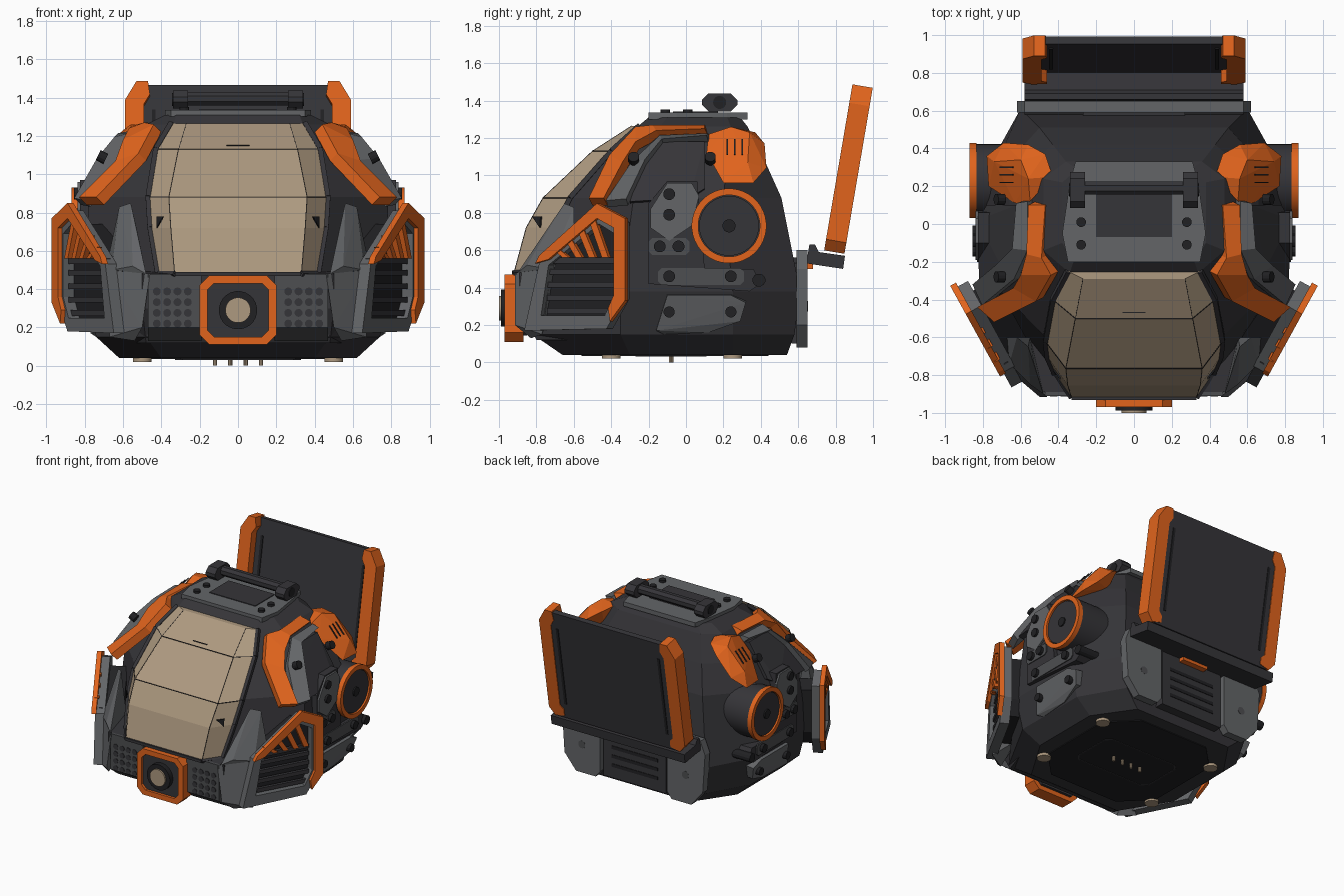
import bpy, bmesh, math
from mathutils import Vector

if "Cube" in bpy.data.objects:
    bpy.data.objects.remove(bpy.data.objects["Cube"])


def material(name, *rgb):
    mat = bpy.data.materials.new(name)
    mat.use_nodes = True
    mat.diffuse_color = (*rgb, 1)
    node = next(n for n in mat.node_tree.nodes if n.type == "BSDF_PRINCIPLED")
    node.inputs["Base Color"].default_value = (*rgb, 1)
    return mat


charcoal = material("charcoal", .036, .035, .04)
black = material("black", .015, .015, .017)
grey = material("steel grey", .125, .13, .137)
slate = material("slate grey", .075, .077, .082)
orange = material("orange", .75, .127, .012)
tan = material("tan", .42, .32, .215)


# Solid builders: each returns vertices and faces
def loft(rings):
    n, verts = len(rings[0]), [p for ring in rings for p in ring]
    faces = [list(range(n)), list(range(len(verts) - n, len(verts)))]
    for k in range(len(rings) - 1):
        for i in range(n):
            j = (i + 1) % n
            faces.append([k * n + i, k * n + j, k * n + n + j, k * n + n + i])
    return verts, faces


def prism(points, depth):
    return loft([points, [Vector(p) + Vector(depth) for p in points]])


def hull(points):
    return points, None


def box(center, size):
    c, s = Vector(center), Vector(size) / 2
    base = [c + Vector((i * s.x, j * s.y, -s.z)) for i, j in ((-1, -1), (1, -1), (1, 1), (-1, 1))]
    return prism(base, (0, 0, s.z * 2))


def circle(center, axis, radius, n):
    turn = Vector((0, 0, 1)).rotation_difference(Vector(axis))
    angles = [math.tau * (i + .5) / n for i in range(n)]
    return [Vector(center) + turn @ Vector((math.cos(a), math.sin(a), 0)) * radius for a in angles]


def cylinder(center, depth, radius, n=24):
    return prism(circle(center, depth, radius, n), depth)


def bar(start, end, radius, n=4):
    return cylinder(start, Vector(end) - Vector(start), radius, n)


def tube(outer, inner, depth):
    d = Vector(depth)
    rings = [outer, [Vector(p) + d for p in outer], [Vector(p) + d for p in inner], inner, outer]
    verts, faces = loft(rings)
    return verts, faces[2:]


def octagon(w, h, c):
    return [(w, h - c), (w - c, h), (c - w, h), (-w, h - c), (-w, c - h), (c - w, -h), (w - c, -h), (w, c - h)]


def make(name, mat, solids, mirror=False, smooth=False):
    bm = bmesh.new()
    for side in ((1, -1) if mirror else (1,)):
        for points, faces in solids:
            verts = [bm.verts.new((p[0] * side, p[1], p[2])) for p in points]
            if faces is None:
                bmesh.ops.convex_hull(bm, input=verts)
            else:
                for face in faces:
                    bm.faces.new([verts[i] for i in face])
    bmesh.ops.remove_doubles(bm, verts=bm.verts, dist=.0001)
    bmesh.ops.recalc_face_normals(bm, faces=bm.faces)
    mesh = bpy.data.meshes.new(name)
    bm.to_mesh(mesh)
    bm.free()
    mesh.materials.append(mat)
    ob = bpy.data.objects.new(name, mesh)
    bpy.context.collection.objects.link(ob)
    if smooth:
        bpy.ops.object.select_all(action="DESELECT")
        ob.select_set(True)
        bpy.context.view_layer.objects.active = ob
        bpy.ops.object.shade_smooth_by_angle()


# Faceted shell, from base to crown
def shell_ring(z, front_w, front, side_w, side_front, side_back, back_w, back):
    half = [(front_w, front, z), (side_w, side_front, z), (side_w, side_back, z), (back_w, back, z)]
    return half + [(-x, y, h) for x, y, h in reversed(half)]


make("body_shell", charcoal, [loft([
    shell_ring(.04, .4, -.66, .62, -.3, .25, .42, .54),
    shell_ring(.15, .48, -.82, .74, -.35, .25, .55, .58),
    shell_ring(.38, .4, -.84, .8, -.35, .25, .6, .61),
    shell_ring(.88, .38, -.69, .78, -.28, .2, .5, .51),
    shell_ring(1.08, .33, -.47, .66, -.2, .22, .43, .42),
    shell_ring(1.26, .34, -.26, .48, -.14, .24, .36, .33),
    shell_ring(1.31, .32, -.2, .38, -.1, .22, .3, .29)])])
make("base_plate", black, [prism([(x, y - .06, .034) for x, y in octagon(.5, .5, .2)], (0, 0, .01))])
hatch = [[(x, y - .08, .031) for x, y in octagon(w, w - .14, .04)] for w in (.33, .322)]
make("base_hatch_outline", charcoal, [tube(*hatch, (0, 0, .005))])

# Faceted visor with seams
visor_rows = [(.48, .33, -.92, .42, -.79), (.72, .35, -.855, .46, -.7), (.88, .36, -.765, .47, -.62),
              (1.13, .31, -.5, .43, -.4), (1.265, .27, -.29, .35, -.25)]
rows = [[(-o, oy, z), (-c, cy, z), (c, cy, z), (o, oy, z)] for z, c, cy, o, oy in visor_rows]
make("visor", tan, [loft(rows)])
seams = [bar(row[i], row[i + 1], .003) for row in rows[2:4] for i in range(3)]
seams += [bar(a[i], b[i], .002) for a, b in zip(rows, rows[1:]) for i in (1, 2)]
make("visor_seams", black, seams + [bar((-.06, -.469, 1.15), (.06, -.469, 1.15), .004)])
rim = [bar(a[i], b[i], .018) for a, b in zip(rows, rows[1:]) for i in (0, 3)]
make("visor_rim", charcoal, rim + [bar(rows[0][i], rows[0][i + 1], .015) for i in range(3)])
make("visor_marks", black, [prism([(.385, -.815, .78), (.42, -.77, .78), (.42, -.775, .72)], (.006, -.008, 0))], True)

# Chin with perforated panels and corner pillars
make("chin", charcoal, [hull([(s * x, y, z) for s in (-1, 1) for x, y, z in (
    (.5, -.89, .48), (.5, -.89, .3), (.48, -.8, .12), (.55, -.6, .5), (.55, -.6, .12))])])
make("speaker_panels", slate, [hull([(x, y, z) for x in (.19, .47) for y, z in (
    (-.91, .48), (-.91, .2), (-.82, .13), (-.8, .48))])], True)
make("speaker_holes", charcoal, [cylinder((.262 + .054 * i, -.908, .22 + .056 * j), (0, -.006, 0), .021, 10)
                                 for i in range(4) for j in range(4)], True)
make("corner_pillars", grey, [
    hull([(.46, -.915, .48), (.5, -.915, .2), (.54, -.83, .13), (.67, -.77, .15), (.68, -.72, .5), (.5, -.7, .3)]),
    hull([(.48, -.9, .48), (.53, -.73, .72), (.56, -.65, .85), (.62, -.6, .83), (.68, -.6, .55),
          (.66, -.74, .5), (.55, -.85, .52), (.55, -.6, .5)])], True)


# Front camera
def front(y, points, middle=.29):
    return [(x, y, z + middle) for x, z in points]


make("camera_frame", orange, [tube(front(-.97, octagon(.2, .18, .05)), front(-.97, octagon(.16, .14, .035)), (0, .1, 0))])
make("camera_block", charcoal, [prism(front(-.95, octagon(.165, .145, .03)), (0, .1, 0))])
make("camera_barrel", black, [cylinder((0, -.9, .29), (0, -.088, 0), .1)], smooth=True)
make("camera_lens", tan, [cylinder((0, -.98, .29), (0, -.02, 0), .066)], smooth=True)

# Angled side vents
normal = Vector((.876, -.482, 0))


def vent(points, lift=0):
    return [Vector((.96 + (y + .32) * .55, y, z)) + normal * lift for y, z in points]


outer = [(-.87, .17), (-.79, .53), (-.47, .81), (-.34, .75), (-.34, .34), (-.43, .18)]
inner = [(-.78, .25), (-.74, .52), (-.47, .74), (-.39, .69), (-.39, .36), (-.44, .25)]
make("vent_frames", grey, [tube(vent(outer, -.01), vent(inner, -.01), normal * -.07)], True)
make("vent_housings", black, [prism(vent(inner, -.075), normal * -.13)], True)
trim = [(-.8, .53), (-.78, .57), (-.47, .85), (-.32, .77), (-.32, .33), (-.4, .22),
        (-.41, .29), (-.38, .36), (-.38, .72), (-.47, .77), (-.73, .55)]
make("vent_trim", orange, [prism(vent(trim, -.02), normal * .035)], True)
make("vent_fins", orange, [prism(vent([(y, .56), (y + .035, .56), (y - .035, .56 + h), (y - .07, .56 + h)], -.03), normal * .03)
                           for y, h in ((-.66, .06), (-.59, .12), (-.52, .17), (-.45, .2))], True)
make("vent_slats", charcoal, [prism(vent([(-.76, z), (-.4, z), (-.4, z + .03), (-.76, z + .03)], -.06), normal * .025)
                              for z in (.26, .33, .4, .47, .53)], True)


# Curved shoulder armour, as paired inner and outer edges
def ribbon(pairs, lift):
    up = Vector(lift)
    return loft([[Vector(a), Vector(b), Vector(b) + up, Vector(a) + up] for a, b in pairs])


make("shoulder_trim", orange, [ribbon([
    ((.43, .12, 1.23), (.52, .12, 1.21)), ((.45, -.16, 1.23), (.53, -.14, 1.2)),
    ((.4, -.25, 1.22), (.56, -.25, 1.14)), ((.48, -.39, 1.07), (.6, -.32, 1.03)),
    ((.7, -.5, .84), (.79, -.42, .84))], (.04, -.02, .04))], True)
make("shoulder_plates", grey, [ribbon([
    ((.53, .13, 1.19), (.59, .12, 1.18)), ((.53, -.13, 1.18), (.61, -.12, 1.16)),
    ((.6, -.28, 1.04), (.7, -.21, 1.05)), ((.77, -.42, .83), (.82, -.31, .84))], (.035, -.01, .035))], True)
armour = [(.82, -.3, .86), (.7, -.23, 1.07), (.62, -.13, 1.18), (.62, .1, 1.18), (.78, .1, .93), (.83, .02, .88)]
make("shoulder_armour", charcoal, [hull(armour + [(x - .15, y, z - .03) for x, y, z in armour])], True)
make("rear_shoulder_guards", orange, [hull([
    (.43, .25, 1.25), (.47, .37, 1.23), (.56, .42, 1.17), (.69, .43, 1.04), (.78, .36, .96), (.77, .2, .96),
    (.63, .11, 1.12), (.55, .12, 1.22), (.56, .24, 1.26), (.6, .34, 1.23), (.74, .33, 1.07), (.5, .3, 1.1)])], True)
make("guard_slots", charcoal, [bar((.64, y, 1.192), (.71, y, 1.11), .005) for y in (.22, .26, .3)], True)

# Side drums
hub = Vector((.5, .23, .73))
out = Vector((1, 0, 0))
ring = [circle(hub + out * .335, out, radius, 40) for radius in (.2, .165)]
make("drums", charcoal, [cylinder(hub, out * .35, .195, 40)], True, True)
make("drum_rings", orange, [tube(*ring, out * .035)], True, True)
make("drum_caps", charcoal, [cylinder(hub + out * .34, out * .02, .16, 40)], True, True)
make("drum_hubs", black, [cylinder(hub + out * .35, out * .02, .035)], True, True)


# Side plates and bolts
def side(x, points):
    return [(x, y, z) for y, z in points]


make("side_plates", charcoal, [prism(side(.68, [
    (-.2, .42), (-.2, .85), (-.1, .97), (.06, .97), (.1, .5), (.36, .5), (.4, .42), (.34, .38)]), out * .145)], True)
make("bolt_plates", grey, [prism(side(.82, [
    (-.19, .72), (-.19, .82), (-.1, .96), (.03, .96), (.07, .89), (.03, .73), (-.09, .65)]), out * .018)], True)
skirt = [(.77, -.16, .17), (.82, -.1, .36), (.82, .24, .36), (.81, .32, .32), (.78, .29, .22), (.75, .12, .16), (.74, -.12, .15)]
make("skirt_plates", grey, [hull(skirt + [(x - .15, y, z + .02) for x, y, z in skirt])], True)
bolts = [(-.09, .9), (-.09, .79), (-.14, .62), (-.04, .62), (-.09, .46), (.24, .46)]
make("side_bolts", black, [cylinder((.82, y, z), out * .035, .032, 12) for y, z in bolts]
     + [cylinder((.77, y, .27), out * .055, .03, 12) for y in (-.09, .24)]
     + [cylinder((.65, .39, .44), out * .2, .035, 12)]
     + [cylinder((.69, y, 1.08), (.04, 0, .02), .03, 12) for y in (-.28, .13)], True)
rails = [(.08, .46, .23), (-.09, .62, .11)]
make("bolt_rails", slate, [prism(side(.82, [(y + dy, z + dz) for dy, dz in octagon(w, .045, .02)]), out * .012)
                           for y, z, w in rails], True)

# Roof plate and carry handle
roof = [(-.35, -.2), (.35, -.2), (.38, -.05), (.34, .22), (.31, .33), (-.31, .33), (-.34, .22), (-.38, -.05)]
make("roof_plate", grey, [prism([(x, y, 1.3) for x, y in roof], (0, 0, .035))])
make("roof_inset", charcoal, [box((0, .05, 1.336), (.4, .24, .009))])
make("roof_bolts", black, [cylinder((.28, y, 1.33), (0, 0, .022), .026, 12) for y in (-.11, .01)], True)
make("handle", charcoal, [bar((-.3, .19, 1.395), (.3, .19, 1.395), .038, 8)])
make("handle_mounts", charcoal, [prism([(.26, y + .18, z + 1.39) for y, z in octagon(.095, .048, .035)], out * .08)], True)
make("handle_mount_caps", black, [cylinder((.335, .18, 1.39), out * .01, .035)], True)

# Raised rear screen
along, away = Vector((0, .168, .986)), Vector((0, .986, -.168))


def screen(points, lift):
    return [Vector((x, .793, .59)) + along * t + away * lift for x, t in points]


make("screen_panel", charcoal, [prism(screen([(-.52, 0), (.52, 0), (.52, .89), (-.52, .89)], .01), away * .04)])
make("screen_rails", orange, [prism(screen([
    (.46, .02), (.54, 0), (.59, .06), (.59, .8), (.53, .9), (.47, .9), (.46, .83), (.49, .78), (.49, .1), (.46, .07)],
    -.055), away * .11)], True)
make("screen_slots", black, [prism(screen([(.43, .12), (.45, .12), (.45, .76), (.43, .76)], lift), away * .008)
                             for lift in (.004, .047)], True)
ledge = [(.58, .53), (.65, .57), (.66, .63), (.69, .63), (.71, .59), (.85, .57), (.84, .5), (.64, .53)]
make("screen_ledge", charcoal, [prism(side(-.58, ledge), out * 1.16)])

# Back plates and grille
make("back_plates", grey, [prism([(x, .59, z) for x, z in (
    (.29, .13), (.33, .08), (.5, .08), (.6, .2), (.62, .5), (.58, .6), (.29, .6))], (0, .06, 0))], True)
make("back_plate_bolts", slate, [cylinder((.45, .64, .3), (0, .012, 0), .03, 12)], True)
make("back_crosspiece", grey, [box((0, .62, .58), (.6, .06, .04))])
make("back_grille", charcoal, [box((0, .6, .33), (.54, .07, .46))])
make("grille_slots", black, [box((0, .635, z), (.4, .008, .025)) for z in (.2, .27, .34, .41)])
make("release_tab", orange, [box((0, .65, .515), (.22, .06, .03))])

# Feet and contact pins
make("feet", tan, [cylinder((.5, y, .02), (0, 0, .03), .05, 20) for y in (-.4, .25)], True, True)
make("contact_pins", tan, [cylinder((x, -.08, 0), (0, 0, .05), .012, 10) for x in (.04, .12)], True, True)
